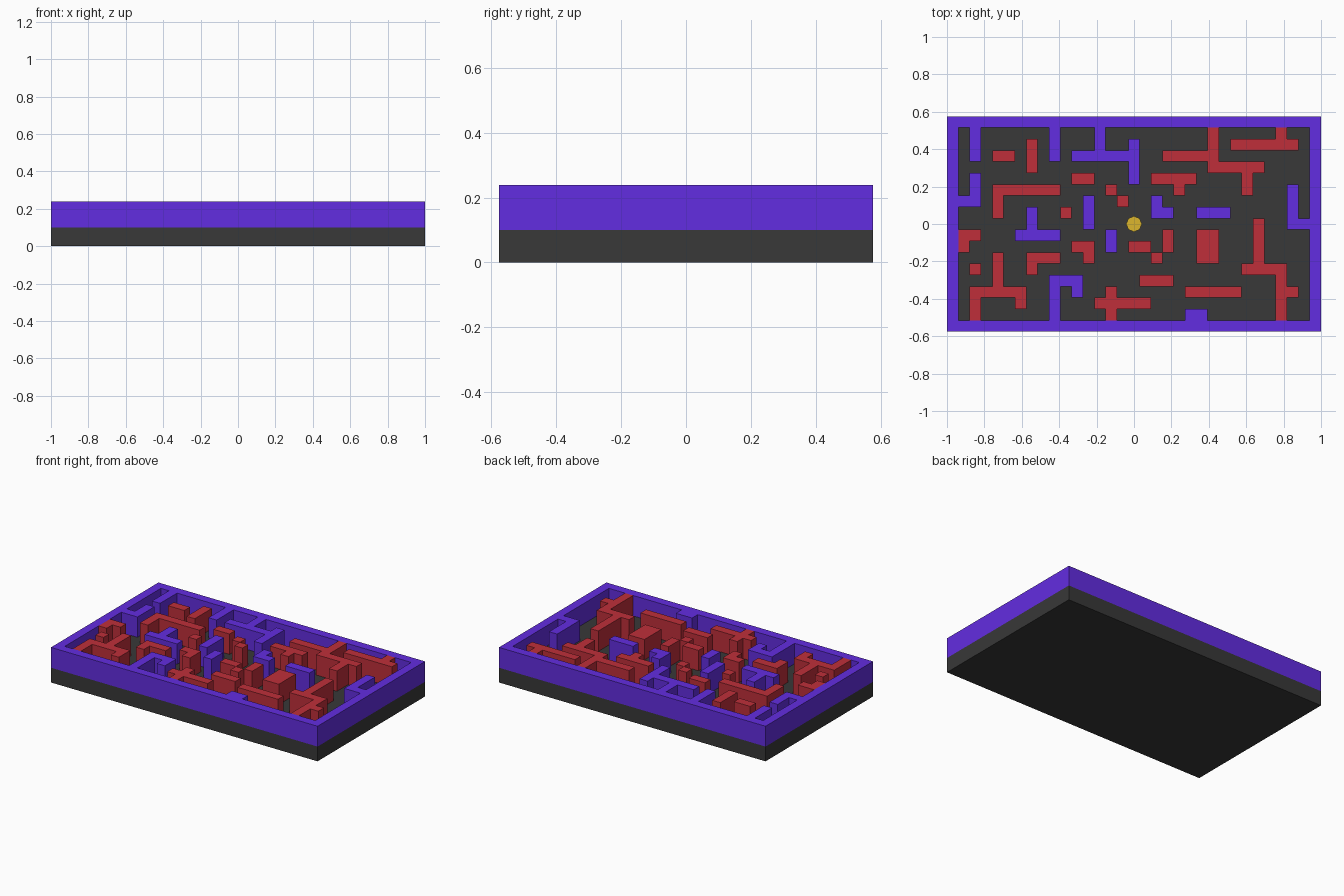
import bpy, bmesh
from mathutils import Matrix

if "Cube" in bpy.data.objects:
    bpy.data.objects.remove(bpy.data.objects["Cube"])

COLS, ROWS = 33, 19              # square cells of the maze plan
CELL = 2 / COLS
HALF_Y = ROWS * CELL / 2
FLOOR, TOP = 0.10, 0.238


def finish(bm, name, color):
    mesh = bpy.data.meshes.new(name)
    bm.to_mesh(mesh)
    bm.free()
    mat = bpy.data.materials.new(name + "_color")
    mat.diffuse_color = (*color, 1)
    mat.use_nodes = True
    mat.node_tree.nodes["Principled BSDF"].inputs["Base Color"].default_value = mat.diffuse_color
    mesh.materials.append(mat)
    obj = bpy.data.objects.new(name, mesh)
    bpy.context.collection.objects.link(obj)
    return obj


def run_cells(across, down):
    """Cells covered by wall runs given as (column, row, length), row 0 at the back."""
    cells = {(c + i, r) for c, r, n in across for i in range(n)}
    return cells | {(c, r + i) for c, r, n in down for i in range(n)}


def walls(name, cells, color):
    """Lay one quad per cell, weld them, then extrude upwards."""
    bm = bmesh.new()
    for c, r in sorted(cells):
        x, y = c * CELL - 1, HALF_Y - r * CELL
        corners = ((x, y - CELL), (x + CELL, y - CELL), (x + CELL, y), (x, y))
        bm.faces.new([bm.verts.new((*p, FLOOR)) for p in corners])
    bmesh.ops.remove_doubles(bm, verts=bm.verts, dist=1e-4)
    ext = bmesh.ops.extrude_face_region(bm, geom=bm.faces[:])
    top = [g for g in ext["geom"] if isinstance(g, bmesh.types.BMVert)]
    bmesh.ops.translate(bm, verts=top, vec=(0, 0, TOP - FLOOR))
    bmesh.ops.recalc_face_normals(bm, faces=bm.faces)
    return finish(bm, name, color)


# Base slab
bm = bmesh.new()
bmesh.ops.create_cube(bm, size=1, matrix=Matrix.Translation((0, 0, FLOOR / 2))
                      @ Matrix.Diagonal((2, 2 * HALF_Y, FLOOR, 1)))
finish(bm, "base_slab", (0.04, 0.04, 0.04))

# Outer rim and purple walls
rim = run_cells([(0, 0, COLS), (0, ROWS - 1, COLS)],
                [(0, 0, ROWS), (COLS - 1, 0, ROWS)])
purple = run_cells(
    [(11, 3, 6), (1, 7, 2), (6, 10, 4), (18, 8, 2), (22, 8, 3), (30, 9, 2),
     (9, 14, 3), (21, 17, 2)],
    [(2, 1, 3), (2, 5, 3), (9, 1, 3), (13, 1, 3), (16, 2, 4), (7, 8, 2),
     (12, 7, 3), (14, 10, 2), (18, 7, 2), (30, 6, 4), (9, 14, 4), (11, 14, 2)])
walls("rim_and_purple_walls", rim | purple, (0.124, 0.026, 0.75))

# Red walls, the length 1 runs are single posts
red = run_cells(
    [(4, 3, 2), (4, 6, 6), (11, 5, 2), (18, 5, 4), (19, 3, 5), (23, 4, 5),
     (25, 2, 6), (1, 10, 2), (2, 15, 5), (7, 12, 3), (11, 11, 2), (16, 11, 2),
     (26, 13, 4), (17, 14, 3), (21, 15, 5), (13, 16, 5), (29, 15, 2),
     (10, 8, 1), (14, 6, 1), (15, 7, 1), (2, 13, 1), (18, 12, 1)],
    [(7, 2, 3), (4, 6, 3), (20, 5, 2), (23, 1, 4), (26, 4, 3), (29, 1, 2),
     (1, 10, 2), (4, 12, 4), (2, 15, 3), (6, 15, 2), (7, 12, 2), (12, 11, 2),
     (19, 10, 2), (22, 10, 3), (23, 10, 3), (27, 9, 5), (29, 13, 5), (14, 15, 3)])
walls("red_walls", red, (0.52, 0.028, 0.042))

# Gold disc lying in the middle
bm = bmesh.new()
bmesh.ops.create_cone(bm, cap_ends=True, segments=8, radius1=0.042, radius2=0.042,
                      depth=0.03, matrix=Matrix.Translation((0, 0, FLOOR + 0.015)))
finish(bm, "gold_disc", (0.72, 0.47, 0.026))
